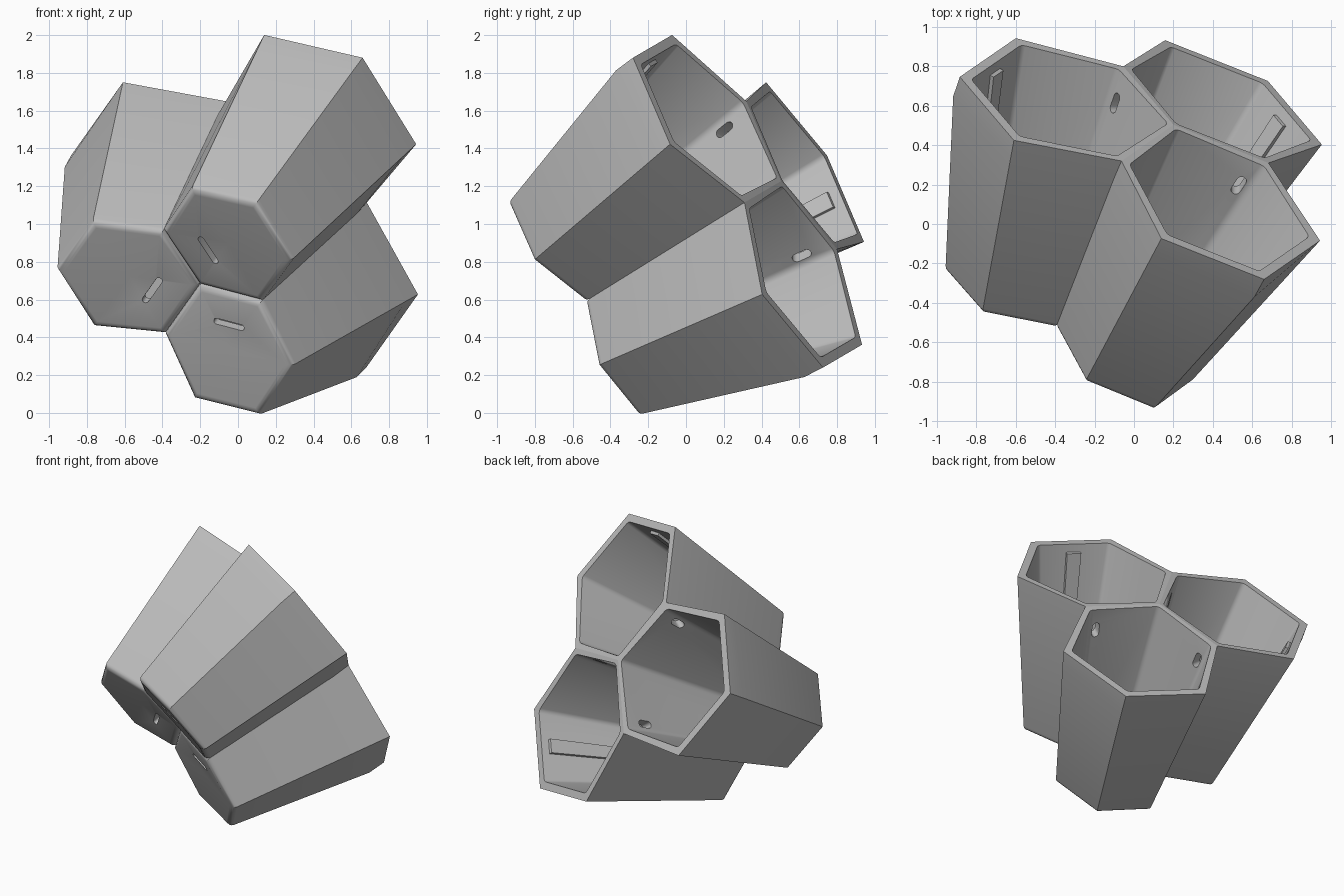
import bpy, bmesh
from math import cos, sin, pi, radians
from mathutils import Vector, Matrix

cube = bpy.data.objects.get("Cube")
if cube:
    bpy.data.objects.remove(cube, do_unlink=True)

grey = bpy.data.materials.new("light grey plastic")
grey.use_nodes = True
grey.diffuse_color = (0.5, 0.5, 0.5, 1)
grey.node_tree.nodes["Principled BSDF"].inputs["Base Color"].default_value = (0.5, 0.5, 0.5, 1)

# Tilted frame: local z is the threefold axis, local x points along the upper cup
axis = Vector((0.363, 0.792, 0.490)).normalized()
out = Vector((0.457, -0.609, 0.647))
out = (out - axis * out.dot(axis)).normalized()
side = axis.cross(out)
frame = Matrix((out, side, axis)).transposed().to_4x4()
frame.translation = (-0.247, -0.473, 0.623)


def turned(k):
    return frame @ Matrix.Rotation(k * 2 * pi / 3, 4, 'Z')


def polar(r, degrees, z):
    return Vector((r * cos(radians(degrees)), r * sin(radians(degrees)), z))


def hexagon(inner, shared, wing, far, spread):
    """Corners: centre, shared, wing, far, wing, shared; each given as (radius, height)."""
    return [polar(0, 0, inner), polar(shared[0], -60, shared[1]),
            polar(wing[0], -spread, wing[1]), polar(far[0], 0, far[1]),
            polar(wing[0], spread, wing[1]), polar(shared[0], 60, shared[1])]


def middle(ring):
    return sum(ring, Vector()) / len(ring)


def inset(ring, distances, lift=0):
    c = middle(ring)
    return [p + (c - p).normalized() * d + Vector((0, 0, lift))
            for p, d in zip(ring, distances)]


foot = hexagon(0.105, (0.368, 0.065), (0.65, 0.012), (0.757, -0.012), 30)
rim = hexagon(1.232, (0.53, 1.198), (0.962, 1.132), (1.111, 1.098), 31)
bend = [f.lerp(r, 0.9) for f, r in zip(foot, rim)]
bend[3] = polar(1.10, 0, 0.977)
bend[1], bend[5] = polar(0.522, -60, 1.08), polar(0.522, 60, 1.08)
inner_rim = inset(rim, (0.03, 0.045, 0.06, 0.06, 0.06, 0.045))
inner_foot = inset(foot, [0.045] * 6, 0.05)


def make_object(bm, name, matrix=None):
    if matrix:
        bm.transform(matrix)
    bmesh.ops.recalc_face_normals(bm, faces=bm.faces)
    mesh = bpy.data.meshes.new(name)
    bm.to_mesh(mesh)
    bm.free()
    mesh.materials.append(grey)
    obj = bpy.data.objects.new(name, mesh)
    bpy.context.collection.objects.link(obj)
    return obj


def add_stadium(bm, matrix, centre, long, wide, length, width, depth):
    """Solid with a rounded slot outline."""
    through = long.cross(wide).normalized()
    rings = []
    for end in (-0.5, 0.5):
        ring = []
        for i in range(16):
            a = pi * (i if i < 8 else i - 1) / 7
            shift = (length - width) / 2 * (1 if i < 8 else -1)
            p = centre + long * (shift + sin(a) * width / 2) + wide * cos(a) * width / 2
            ring.append(bm.verts.new(matrix @ (p + through * depth * end)))
        rings.append(ring)
    for i in range(16):
        j = (i + 1) % 16
        bm.faces.new((rings[0][i], rings[0][j], rings[1][j], rings[1][i]))
    bm.faces.new(rings[0])
    bm.faces.new(rings[1])


# Cutters: drain slot in each floor, link hole in each shared wall
cutter_bm = bmesh.new()
along = polar(1, -60, 0)
across = polar(1, 30, 0)
corner = (rim[1] - foot[1]).normalized()
for k in range(3):
    add_stadium(cutter_bm, turned(k), Vector((0.252, -0.066, 0.09)), along, across, 0.18, 0.035, 0.3)
    add_stadium(cutter_bm, turned(k), polar(0.43, -60, 1.04), corner, across.cross(corner), 0.11, 0.05, 0.16)
cutter = make_object(cutter_bm, "slot_cutter")
cutter.hide_render = True


def make_cup(k, name):
    bm = bmesh.new()
    rings = [[bm.verts.new(p) for p in ring] for ring in (foot, bend, rim, inner_rim, inner_foot)]
    # Outer wall, rim and inner wall
    for a, b in zip(rings, rings[1:]):
        for i in range(6):
            j = (i + 1) % 6
            bm.faces.new((a[i], a[j], b[j], b[i]))
    # Dished floor, outside and inside
    for ring, points in ((rings[0], foot), (rings[4], inner_foot)):
        hub = bm.verts.new(middle(points) + Vector((0, 0, 0.025)))
        for i in range(6):
            bm.faces.new((ring[i], ring[(i + 1) % 6], hub))
    bmesh.ops.recalc_face_normals(bm, faces=bm.faces)
    # Rounded foot edge and softened inner corners
    foot_edges = [bm.edges.get((rings[0][i], rings[0][(i + 1) % 6])) for i in range(6)]
    inner_edges = [bm.edges.get((rings[3][i], rings[4][i])) for i in range(6)]
    bmesh.ops.bevel(bm, geom=foot_edges, offset=0.035, segments=4, profile=0.5, affect='EDGES')
    bmesh.ops.bevel(bm, geom=inner_edges, offset=0.02, segments=2, profile=0.5, affect='EDGES')
    cup = make_object(bm, name, turned(k))
    cut = cup.modifiers.new("slots", 'BOOLEAN')
    cut.operation = 'DIFFERENCE'
    cut.solver = 'EXACT'
    cut.object = cutter
    bpy.ops.object.select_all(action='DESELECT')
    cup.select_set(True)
    bpy.context.view_layer.objects.active = cup
    bpy.ops.object.modifier_apply(modifier=cut.name)
    bpy.ops.object.shade_smooth_by_angle(angle=radians(28))


def make_rib(k, name):
    """Thin raised strip running down the inside of one outer wall."""
    bm = bmesh.new()
    centre = (middle(inner_rim) + middle(inner_foot)) / 2
    loops = []
    for t in (0.05, 0.95):
        a = inner_rim[2].lerp(inner_foot[2], t)
        b = inner_rim[3].lerp(inner_foot[3], t)
        inward = centre - a.lerp(b, 0.5)
        inward.z = 0
        inward.normalize()
        near, far = a.lerp(b, 0.4), a.lerp(b, 0.6)
        points = (near - inward * 0.01, far - inward * 0.01,
                  far + inward * 0.02, near + inward * 0.02)
        loops.append([bm.verts.new(p) for p in points])
    for i in range(4):
        j = (i + 1) % 4
        bm.faces.new((loops[0][i], loops[0][j], loops[1][j], loops[1][i]))
    bm.faces.new(loops[0])
    bm.faces.new(loops[1])
    make_object(bm, name, turned(k))


for k, place in enumerate(("upper", "lower", "right")):
    make_cup(k, place + "_cup")
    make_rib(k, place + "_inner_rib")

bpy.data.objects.remove(cutter, do_unlink=True)
